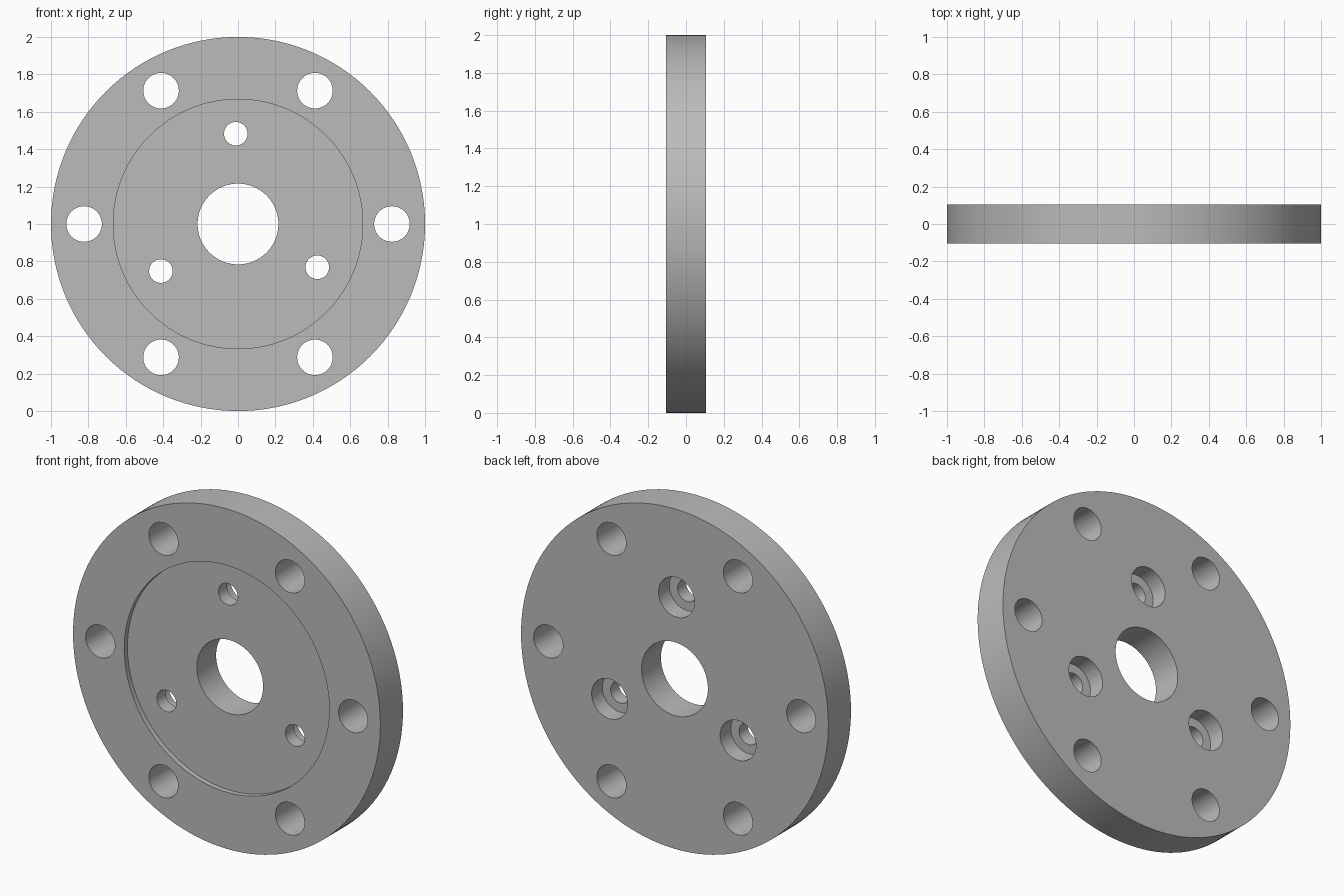
import bpy
from math import cos, sin, pi, radians

if "Cube" in bpy.data.objects:
    bpy.data.objects.remove(bpy.data.objects["Cube"])

HALF = 0.105      # half the plate thickness
MID = 1.0         # height of the plate centre
OVER = 0.05       # how far cutters stick out

steel = bpy.data.materials.new("grey_metal")
steel.use_nodes = True
GREY = (0.5, 0.5, 0.5, 1)
steel.diffuse_color = GREY
steel.node_tree.nodes["Principled BSDF"].inputs["Base Color"].default_value = GREY


def disc(name, x, z, radius, y0, y1, sides):
    """Cylinder lying along y, from y0 to y1."""
    bpy.ops.mesh.primitive_cylinder_add(
        vertices=sides, radius=radius, depth=y1 - y0,
        location=(x, (y0 + y1) / 2, z), rotation=(pi / 2, 0, 0))
    obj = bpy.context.object
    obj.name = name
    obj.data.materials.append(steel)
    return obj


def cut(x, z, radius, y0=-HALF - OVER, y1=HALF + OVER, sides=64):
    """Drill a round hole in the plate."""
    cutter = disc("hole_cutter", x, z, radius, y0, y1, sides)
    cutter.hide_render = True
    mod = plate.modifiers.new("hole", "BOOLEAN")
    mod.operation = "DIFFERENCE"
    mod.solver = "EXACT"
    mod.object = cutter
    bpy.context.view_layer.objects.active = plate
    bpy.ops.object.modifier_apply(modifier=mod.name)
    bpy.data.objects.remove(cutter)


# Round plate
plate = disc("flange_plate", 0, MID, 1.0, -HALF, HALF, 128)

# Shallow recess in the front, then the central bore
cut(0, MID, 0.667, y1=-HALF + 0.03, sides=128)
cut(0, MID, 0.216)

# Ring of six mounting holes
for i in range(6):
    a = i * pi / 3
    cut(0.823 * cos(a), MID + 0.823 * sin(a), 0.095)

# Three bolt holes, counterbored from the back
for angle in (91.4, 211.4, 331.4):
    a = radians(angle)
    x, z = 0.483 * cos(a), MID + 0.483 * sin(a)
    cut(x, z, 0.063)
    cut(x, z, 0.117, y0=HALF - 0.1)

# Smooth walls with crisp rims
bpy.ops.object.select_all(action="DESELECT")
plate.select_set(True)
bpy.context.view_layer.objects.active = plate
bpy.ops.object.shade_smooth_by_angle(angle=radians(30))
